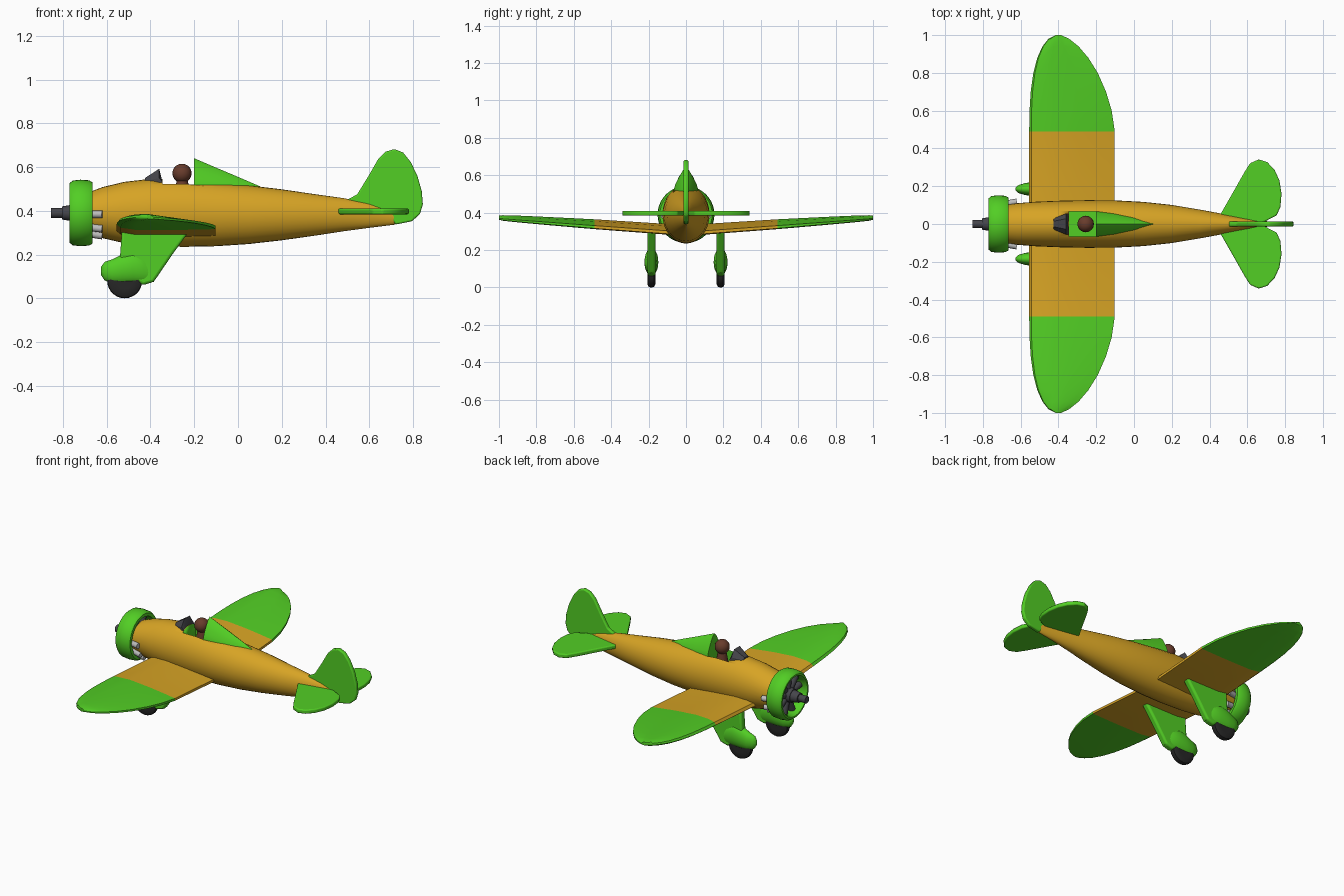
import bpy, bmesh, math
from mathutils import Vector

if "Cube" in bpy.data.objects:
    bpy.data.objects.remove(bpy.data.objects["Cube"])


def make_mat(name, rgb):
    m = bpy.data.materials.new(name)
    m.use_nodes = True
    m.diffuse_color = (*rgb, 1)
    m.node_tree.nodes["Principled BSDF"].inputs["Base Color"].default_value = (*rgb, 1)
    return m


GOLD = make_mat("golden_yellow", (0.68, 0.37, 0.018))
GREEN = make_mat("bright_green", (0.085, 0.62, 0.018))
DARK = make_mat("dark_grey", (0.06, 0.06, 0.07))
TYRE = make_mat("tyre_black", (0.02, 0.02, 0.02))
BROWN = make_mat("leather_brown", (0.14, 0.045, 0.025))
STEEL = make_mat("light_grey", (0.5, 0.5, 0.5))


def finish(name, bm, mats, angle=40, bevel=0):
    bmesh.ops.recalc_face_normals(bm, faces=bm.faces)
    me = bpy.data.meshes.new(name)
    bm.to_mesh(me)
    bm.free()
    for m in mats:
        me.materials.append(m)
    ob = bpy.data.objects.new(name, me)
    bpy.context.collection.objects.link(ob)
    if bevel:
        mod = ob.modifiers.new("rounded_edge", "BEVEL")
        mod.width, mod.segments, mod.limit_method = bevel, 3, "ANGLE"
    bpy.ops.object.select_all(action="DESELECT")
    ob.select_set(True)
    bpy.context.view_layer.objects.active = ob
    bpy.ops.object.shade_smooth_by_angle(angle=math.radians(angle))
    return ob


def loft(rings, closed=False):
    """Skin a list of equal rings; cap the ends unless the rings form a loop."""
    bm = bmesh.new()
    vs = [[bm.verts.new(p) for p in r] for r in rings]
    n = len(vs[0])
    pairs = list(zip(vs, vs[1:])) + ([(vs[-1], vs[0])] if closed else [])
    for a, b in pairs:
        for i in range(n):
            j = (i + 1) % n
            bm.faces.new((a[i], a[j], b[j], b[i]))
    if not closed:
        bm.faces.new(vs[0])
        bm.faces.new(vs[-1])
    return bm


def oval(x, lo, hi, w, y=0, n=32):
    c, h = (lo + hi) / 2, (hi - lo) / 2
    return [(x, y + w * math.cos(a), c + h * math.sin(a))
            for a in (math.tau * i / n for i in range(n))]


def plate(name, outline, half, to_xyz, mat, bevel):
    """Flat slab from an outline, placed by a mapping of (u, v, thickness)."""
    bm = loft([[to_xyz(u, v, t) for u, v in outline] for t in (-half, half)])
    return finish(name, bm, [mat], 30, bevel)


def rod(name, a, b, r, mat, r2=None, n=16):
    a, b = Vector(a), Vector(b)
    q = (b - a).to_track_quat("Z", "Y")
    circle = [Vector((math.cos(math.tau * i / n), math.sin(math.tau * i / n), 0)) for i in range(n)]
    bm = loft([[p + q @ (c * s) for c in circle] for p, s in ((a, r), (b, r if r2 is None else r2))])
    return finish(name, bm, [mat])


# Fuselage: x, bottom, top, half width
body = [(-0.68, 0.295, 0.485, 0.1), (-0.62, 0.275, 0.508, 0.11), (-0.52, 0.252, 0.532, 0.118),
        (-0.4, 0.24, 0.546, 0.123), (-0.25, 0.235, 0.546, 0.126), (-0.1, 0.238, 0.532, 0.125),
        (0.05, 0.248, 0.516, 0.117), (0.2, 0.265, 0.498, 0.101), (0.35, 0.286, 0.476, 0.076),
        (0.48, 0.306, 0.458, 0.052), (0.6, 0.322, 0.436, 0.03), (0.72, 0.337, 0.4, 0.012)]
fuselage = finish("fuselage", loft([oval(*s) for s in body]), [GOLD, GREEN], 50)

# Open cockpit with green lining
bm = bmesh.new()
bmesh.ops.create_cube(bm, size=1)
for v in bm.verts:
    v.co = (-0.27 + v.co.x * 0.15, v.co.y * 0.13, 0.56 + v.co.z * 0.24)
for f in bm.faces:
    f.material_index = 1
cutter = finish("cockpit_cutter", bm, [GOLD, GREEN])
cutter.hide_render = True
mod = fuselage.modifiers.new("cockpit", "BOOLEAN")
mod.object, mod.operation, mod.solver = cutter, "DIFFERENCE", "EXACT"
bpy.context.view_layer.objects.active = fuselage
while fuselage.modifiers[0] != mod:
    bpy.ops.object.modifier_move_up(modifier=mod.name)
bpy.ops.object.modifier_apply(modifier=mod.name)
bpy.data.objects.remove(cutter)

# Headrest fairing
arch = [(-1, -0.3), (-1, 0.1), (-0.85, 0.35), (-0.6, 0.6), (-0.25, 0.9), (0, 1),
        (0.25, 0.9), (0.6, 0.6), (0.85, 0.35), (1, 0.1), (1, -0.3)]
rest = [(-0.2, 0.068, 0.5, 0.64), (-0.1, 0.056, 0.5, 0.597), (0, 0.036, 0.5, 0.555), (0.1, 0.006, 0.49, 0.512)]
finish("headrest", loft([[(x, u * w, lo + v * (hi - lo)) for u, v in arch]
                         for x, w, lo, hi in rest]), [GREEN], 50)

# Windscreen
finish("windscreen", loft([[(x, -w, 0.5), (x, -w, lo), (x, -w * 0.5, hi), (x, w * 0.5, hi), (x, w, lo), (x, w, 0.5)]
                           for x, w, lo, hi in ((-0.425, 0.03, 0.535, 0.55), (-0.36, 0.055, 0.55, 0.592),
                                                (-0.347, 0.055, 0.535, 0.54))]), [DARK], 20)

# Pilot
bm = bmesh.new()
bmesh.ops.create_uvsphere(bm, u_segments=16, v_segments=10, radius=0.044)
bmesh.ops.translate(bm, vec=(-0.256, 0, 0.571), verts=bm.verts)
finish("pilot_head", bm, [BROWN])
rod("pilot_body", (-0.255, 0, 0.43), (-0.255, 0, 0.54), 0.045, BROWN, 0.025)

# Wing: span, leading edge, trailing edge, half thickness
section = [(0, 0), (0.025, 0.55), (0.1, 0.9), (0.3, 1.05), (0.6, 0.65), (0.85, 0.15), (1, -0.2),
           (1, -0.75), (0.6, -0.9), (0.2, -0.9), (0.04, -0.5)]
half_wing = [(0.49, -0.555, -0.102, 0.027), (0.6, -0.553, -0.118, 0.025), (0.7, -0.547, -0.148, 0.023),
             (0.8, -0.533, -0.192, 0.021), (0.88, -0.512, -0.242, 0.019), (0.94, -0.485, -0.293, 0.017),
             (0.98, -0.453, -0.343, 0.015), (1.0, -0.415, -0.385, 0.011)]
stations = ([(-y, a, b, t) for y, a, b, t in reversed(half_wing)]
            + [(0, -0.555, -0.102, 0.03)] + half_wing)
bm = loft([[(a + u * (b - a), y, 0.302 + 0.07 * abs(y) + v * t) for u, v in section]
           for y, a, b, t in stations])
for f in bm.faces:
    f.material_index = int(abs(f.calc_center_median().y) > 0.49)
finish("wing", bm, [GOLD, GREEN], 35)

# Tail surfaces
fin = [(0.48, 0.44), (0.545, 0.475), (0.6, 0.565), (0.64, 0.635), (0.675, 0.67), (0.715, 0.682),
       (0.755, 0.666), (0.79, 0.622), (0.82, 0.56), (0.84, 0.49), (0.845, 0.43), (0.832, 0.385),
       (0.795, 0.352), (0.72, 0.337), (0.69, 0.38)]
plate("tail_fin", fin, 0.013, lambda u, v, t: (u, t, v), GREEN, 0.007)
stab = [(0.44, 0.0), (0.46, 0.055), (0.52, 0.16), (0.585, 0.275), (0.615, 0.322), (0.66, 0.342), (0.705, 0.328),
        (0.745, 0.285), (0.77, 0.23), (0.781, 0.16), (0.775, 0.09), (0.755, 0.045), (0.69, 0.012), (0.66, 0.0)]
for s, side in ((1, "left"), (-1, "right")):
    plate(side + "_tailplane", stab, 0.013, lambda u, v, t: (u, s * v, 0.397 + t), GREEN, 0.007)

# Cowling ring
ring = [(-0.665, 0.12), (-0.665, 0.14), (-0.68, 0.149), (-0.72, 0.152), (-0.755, 0.148), (-0.77, 0.136),
        (-0.77, 0.125), (-0.755, 0.117), (-0.72, 0.116)]
N = 40
finish("cowling", loft([[(x, r * math.cos(a), 0.39 + r * math.sin(a)) for x, r in ring]
                        for a in (math.tau * i / N for i in range(N))], True), [GREEN], 50)

# Radial engine and shaft
rod("crankcase", (-0.67, 0, 0.39), (-0.76, 0, 0.39), 0.05, DARK, 0.042)
rod("gear_case", (-0.755, 0, 0.39), (-0.805, 0, 0.39), 0.038, DARK, 0.03)
rod("propeller_shaft", (-0.8, 0, 0.39), (-0.855, 0, 0.39), 0.022, DARK)
for i in range(9):
    a = math.tau * i / 9 + math.pi / 2
    d = Vector((0, math.cos(a), math.sin(a)))
    c = Vector((-0.72, 0, 0.39))
    rod("engine_cylinder", c + d * 0.03, c + d * 0.117, 0.018, DARK, 0.021, 12)

# Exhaust stubs and landing gear, both sides
leg = [(-0.53, 0.32), (-0.22, 0.31), (-0.3, 0.2), (-0.385, 0.075), (-0.435, 0.06), (-0.5, 0.1), (-0.54, 0.18)]
pant = [(-0.627, 0.108, 0.142, 0.008), (-0.61, 0.082, 0.166, 0.022), (-0.575, 0.067, 0.178, 0.032),
        (-0.53, 0.064, 0.2, 0.037), (-0.48, 0.066, 0.21, 0.037), (-0.43, 0.068, 0.19, 0.03),
        (-0.385, 0.075, 0.14, 0.012)]
for s, side in ((1, "left"), (-1, "right")):
    for deg in (-3, -38, -62):
        a = math.radians(deg)
        y, z = s * math.cos(a), math.sin(a)
        rod(side + "_exhaust", (-0.69, 0.105 * y, 0.39 + 0.105 * z),
            (-0.62, 0.118 * y, 0.39 + 0.118 * z), 0.017, STEEL, n=12)
    y0 = s * 0.185
    plate(side + "_gear_leg", leg, 0.022, lambda u, v, t: (u, y0 + t, v), GREEN, 0.012)
    finish(side + "_wheel_fairing", loft([oval(*p, y=y0, n=20) for p in pant]), [GREEN], 50)
    # Tyre with rounded shoulders
    tyre = [(-0.022, 0.04), (-0.022, 0.062), (-0.014, 0.077), (0, 0.08), (0.014, 0.077), (0.022, 0.062), (0.022, 0.04)]
    finish(side + "_wheel", loft([[(-0.518 + r * math.cos(a), y0 + t, 0.08 + r * math.sin(a))
                                   for a in (math.tau * i / 28 for i in range(28))]
                                  for t, r in tyre]), [TYRE])
